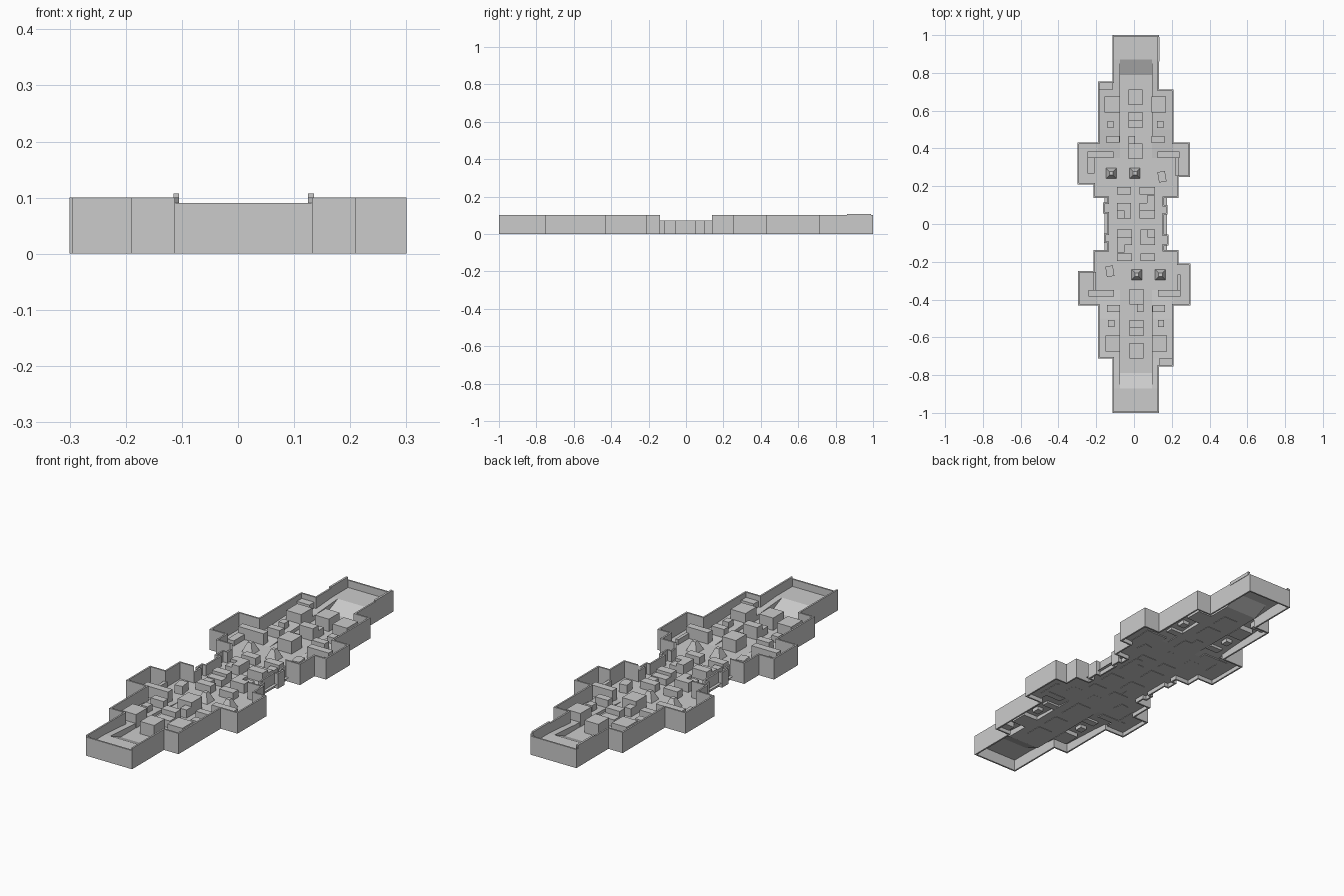
import bpy, bmesh, math
from mathutils import Vector, Matrix

if "Cube" in bpy.data.objects:
    bpy.data.objects.remove(bpy.data.objects["Cube"])


def turn(x, y):
    """Half-turn of the plan about its middle; outermost edges stay on +-0.3."""
    return (-x if abs(x) > 0.238 else 0.02 - x, -y)


def finish(name, bm, normals=True):
    if normals:
        bmesh.ops.recalc_face_normals(bm, faces=bm.faces)
    me = bpy.data.meshes.new(name)
    bm.to_mesh(me)
    bm.free()
    ob = bpy.data.objects.new(name, me)
    bpy.context.collection.objects.link(ob)
    return ob


def prism(bm, pts, z0, z1):
    lo = [bm.verts.new((x, y, z0)) for x, y in pts]
    hi = [bm.verts.new((x, y, z1)) for x, y in pts]
    bm.faces.new(lo)
    bm.faces.new(hi)
    n = len(pts)
    for i in range(n):
        bm.faces.new((lo[i], lo[(i + 1) % n], hi[(i + 1) % n], hi[i]))


def both_ends(name, pts, z0, z1):
    """A prism at the back end and its half-turned twin at the front end."""
    for tag, p in (("back", pts), ("front", [turn(*q) for q in pts])):
        bm = bmesh.new()
        prism(bm, p, z0, z1)
        finish(f"{name}_{tag}", bm)


def rect(x0, x1, y0, y1):
    return [(x0, y0), (x1, y0), (x1, y1), (x0, y1)]


# Perimeter wall: back half clockwise, then half-turned for the front
half = [(-0.14, 0.055), (-0.163, 0.055), (-0.163, 0.115), (-0.14, 0.115),
        (-0.14, 0.138), (-0.215, 0.138), (-0.215, 0.21), (-0.30, 0.21),
        (-0.30, 0.432), (-0.19, 0.432), (-0.19, 0.755), (-0.113, 0.755),
        (-0.113, 1.0), (0.133, 1.0), (0.133, 0.713), (0.21, 0.713),
        (0.21, 0.432), (0.296, 0.432), (0.296, 0.25), (0.235, 0.25),
        (0.235, 0.138), (0.16, 0.138), (0.16, 0.10), (0.178, 0.10),
        (0.178, 0.05), (0.16, 0.05)]
outline = [Vector(p) for p in half + [turn(*p) for p in half]]
N = len(outline)


def inward(i):
    d = (outline[(i + 1) % N] - outline[i % N]).normalized()
    return Vector((d.y, -d.x))


def inset(i, t=0.008):
    a, b = inward(i - 1), inward(i)
    return outline[i % N] + (a if (a - b).length < 0.1 else a + b) * t


bm = bmesh.new()
for i in range(N):
    p, q = outline[i], outline[(i + 1) % N]
    mid = (p + q) / 2
    height = 0.09 if abs(mid.y) > 0.99 else 0.072 if abs(mid.y) < 0.137 else 0.1
    prism(bm, [p, q, inset((i + 1) % N), inset(i)], 0, height)
finish("perimeter_wall", bm)

# Rails on the back end's side walls
bm = bmesh.new()
prism(bm, rect(-0.115, -0.105, 0.86, 0.99), 0.09, 0.107)
prism(bm, rect(0.125, 0.135, 0.86, 0.99), 0.09, 0.107)
finish("end_rails", bm)

# Floor: sheets that follow a height profile along y
BASE = 0.02
LX0, LX1 = -0.075, 0.095
lane = [(0.35, BASE), (0.79, BASE), (0.87, 0.055)]
walk = [(0.35, BASE), (0.5, 0.034), (0.713, 0.044), (0.755, 0.047), (0.87, 0.055)]


def walk_z(y):
    for (ya, za), (yb, zb) in zip(walk, walk[1:]):
        if ya <= y <= yb:
            return za + (zb - za) * (y - ya) / (yb - ya)
    return BASE


def lane_z(y):
    return BASE if y < 0.79 else BASE + (y - 0.79) / 0.08 * 0.035


def sheet(bm, x0, x1, profile, s):
    for (ya, za), (yb, zb) in zip(profile, profile[1:]):
        pts = [(x0, ya, za), (x1, ya, za), (x1, yb, zb), (x0, yb, zb)]
        bm.faces.new([bm.verts.new((*(turn(x, y) if s < 0 else (x, y)), z))
                      for x, y, z in pts])


def sloped(y0, y1):
    ys = [y0] + [y for y, _ in walk if y0 < y < y1] + [y1]
    return [(y, walk_z(y)) for y in ys]


bm = bmesh.new()
for s in (1, -1):
    sheet(bm, -0.155, 0.175, [(0, BASE), (0.138, BASE)], s)
    sheet(bm, -0.215, 0.235, [(0.138, BASE), (0.35, BASE)], s)
    sheet(bm, -0.30, -0.215, [(0.21, BASE), (0.432, BASE)], s)
    sheet(bm, 0.235, 0.296, [(0.25, BASE), (0.432, BASE)], s)
    sheet(bm, LX0, LX1, lane, s)
    sheet(bm, -0.215, -0.19, [(0.35, BASE), (0.432, BASE)], s)
    sheet(bm, 0.21, 0.235, [(0.35, BASE), (0.432, BASE)], s)
    sheet(bm, -0.19, -0.113, sloped(0.35, 0.755), s)
    sheet(bm, 0.133, 0.21, sloped(0.35, 0.713), s)
    sheet(bm, -0.113, LX0, walk, s)
    sheet(bm, LX1, 0.133, walk, s)
    sheet(bm, -0.113, 0.133, [(0.87, 0.055), (1.0, 0.055)], s)
    # Sunken lane side faces
    ys = [0.35, 0.5, 0.713, 0.79, 0.87]
    for x in (LX0, LX1):
        for a, b in zip(ys, ys[1:]):
            pts = [(a, lane_z(a)), (b, lane_z(b)), (b, walk_z(b)), (a, walk_z(a))]
            vs = [bm.verts.new((*(turn(x, y) if s < 0 else (x, y)), z)) for y, z in pts]
            bm.faces.new(vs if x == LX1 else vs[::-1])
finish("floor", bm, normals=False)

# Cover blocks: x0, x1, y0, y1, top
blocks = {
    "lane_block": [(-0.03, 0.045, 0.63, 0.713, 0.08), (-0.03, 0.045, 0.55, 0.592, 0.055),
                   (-0.03, 0.045, 0.508, 0.55, 0.08), (-0.03, 0.045, 0.345, 0.425, 0.08),
                   (-0.03, 0.005, 0.425, 0.465, 0.06)],
    "side_block": [(-0.155, -0.075, 0.59, 0.675, 0.085), (0.093, 0.17, 0.59, 0.675, 0.085),
                   (-0.14, -0.108, 0.508, 0.545, 0.065), (0.122, 0.157, 0.508, 0.545, 0.065),
                   (-0.145, -0.078, 0.43, 0.465, 0.068), (0.093, 0.162, 0.43, 0.465, 0.068),
                   (-0.19, -0.115, 0.71, 0.75, 0.075)],
    "room_divider": [(-0.245, -0.108, 0.35, 0.385, 0.075), (0.125, 0.24, 0.35, 0.385, 0.075),
                     (-0.245, -0.21, 0.268, 0.35, 0.045), (0.22, 0.236, 0.255, 0.35, 0.05)],
    "centre_block": [(-0.09, -0.015, 0.155, 0.195, 0.055), (0.03, 0.11, 0.155, 0.195, 0.055),
                     (-0.09, -0.015, 0.072, 0.11, 0.065), (-0.09, -0.053, 0.03, 0.072, 0.05),
                     (-0.053, -0.015, 0.03, 0.072, 0.065),
                     (0.03, 0.11, 0.072, 0.11, 0.05), (0.03, 0.11, 0.03, 0.072, 0.065),
                     (0.07, 0.11, 0.11, 0.15, 0.045)],
}
for name, items in blocks.items():
    for i, (x0, x1, y0, y1, top) in enumerate(items):
        both_ends(f"{name}_{i + 1}", rect(x0, x1, y0, y1), 0.018, top)

# Skewed crate in each plaza
c, r = Vector((0.148, 0.25)), Matrix.Rotation(math.radians(9), 2)
both_ends("skewed_crate", [tuple(c + r @ Vector(p)) for p in rect(-0.02, 0.02, -0.028, 0.028)],
          0.018, 0.06)

# Tapered plinths in each plaza
for i, (x, y) in enumerate([(-0.12, 0.268), (0.005, 0.268)]):
    for s in (1, -1):
        px, py = (x, y) if s > 0 else turn(x, y)
        bpy.ops.mesh.primitive_cone_add(vertices=4, radius1=0.04, radius2=0.014, depth=0.045,
                                        location=(px, py, 0.042), rotation=(0, 0, math.pi / 4))
        bpy.context.object.name = f"plinth_{i + 1}_{'back' if s > 0 else 'front'}"
